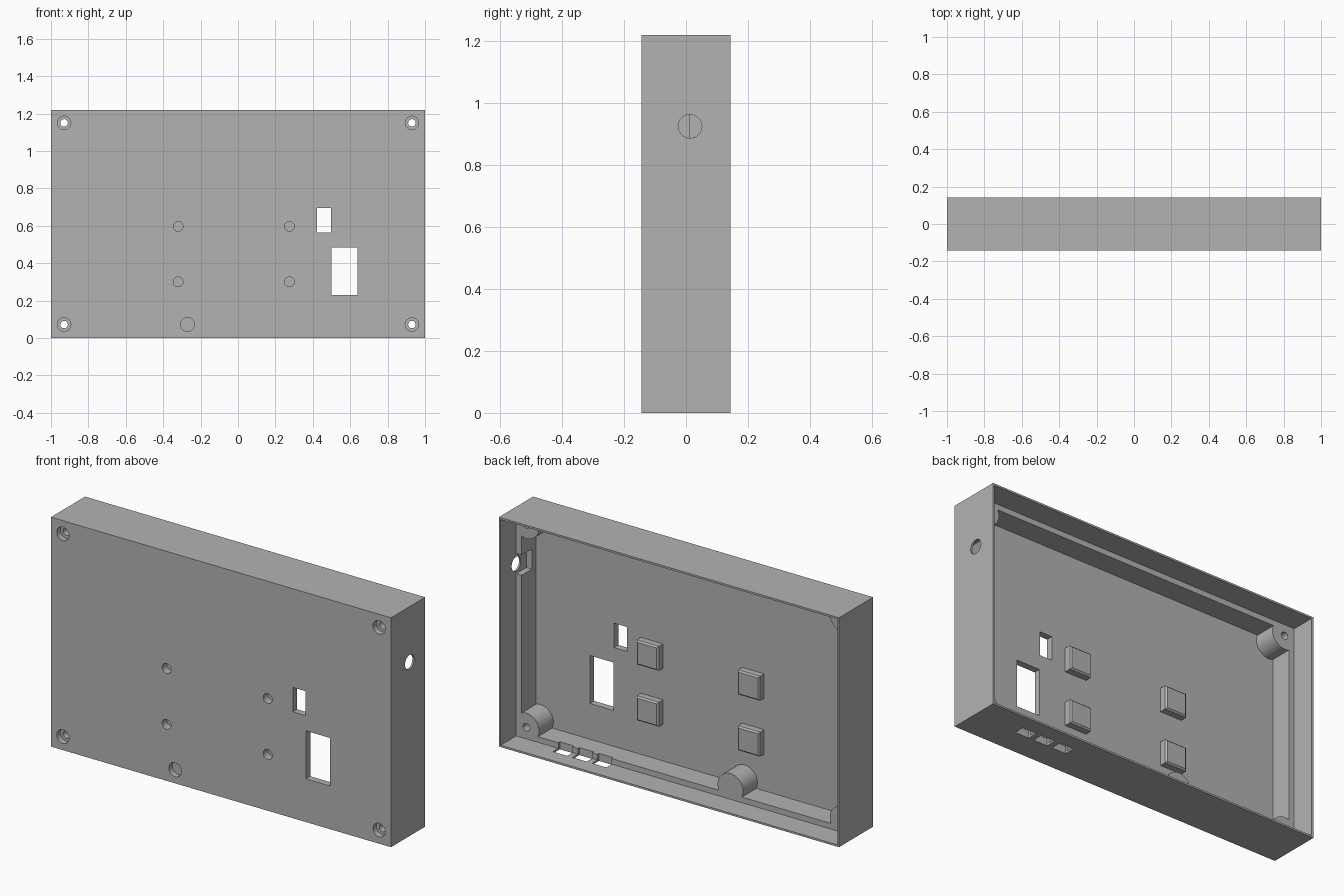
import bpy, bmesh, math
from mathutils import Matrix, Vector

if "Cube" in bpy.data.objects:
    bpy.data.objects.remove(bpy.data.objects["Cube"], do_unlink=True)

FRONT, BACK, TOP = -0.143, 0.143, 1.22
PLATE = -0.107      # inside of the front plate
STEP = 0.013        # level of the inner ledge and bosses
WALL, LEDGE = 0.01, 0.043

grey = bpy.data.materials.new("grey plastic")
grey.use_nodes = True
grey.diffuse_color = (0.45, 0.45, 0.45, 1)
grey.node_tree.nodes["Principled BSDF"].inputs["Base Color"].default_value = (0.45, 0.45, 0.45, 1)


def add_object(name, bm):
    mesh = bpy.data.meshes.new(name)
    bm.to_mesh(mesh)
    bm.free()
    mesh.materials.append(grey)
    ob = bpy.data.objects.new(name, mesh)
    bpy.context.collection.objects.link(ob)
    return ob


def box(name, x, y, z, chamfer=0):
    """Box from ranges; chamfer trims the edges of its +y face."""
    lo, hi = Vector((x[0], y[0], z[0])), Vector((x[1], y[1], z[1]))
    bm = bmesh.new()
    bmesh.ops.create_cube(bm, size=1)
    for v in bm.verts:
        v.co = Vector(((lo[i] + hi[i]) / 2 + v.co[i] * (hi[i] - lo[i]) for i in range(3)))
    if chamfer:
        edges = [e for e in bm.edges if all(v.co.y > hi.y - 1e-4 for v in e.verts)]
        bmesh.ops.bevel(bm, geom=edges, offset=chamfer, segments=1, affect='EDGES')
    return add_object(name, bm)


def cylinder(name, x, z, radius, y0, y1):
    """Cylinder running along y."""
    bm = bmesh.new()
    bmesh.ops.create_cone(bm, cap_ends=True, segments=40, radius1=radius, radius2=radius,
                          depth=y1 - y0,
                          matrix=Matrix.Translation((x, (y0 + y1) / 2, z))
                          @ Matrix.Rotation(math.pi / 2, 4, 'X'))
    return add_object(name, bm)


def cut(target, cutter):
    """Subtract the cutter for good and throw it away."""
    cutter.hide_render = True
    mod = target.modifiers.new("cut", 'BOOLEAN')
    mod.operation, mod.solver, mod.object = 'DIFFERENCE', 'EXACT', cutter
    bpy.context.view_layer.update()
    result = bpy.data.meshes.new_from_object(
        target.evaluated_get(bpy.context.evaluated_depsgraph_get()))
    target.modifiers.clear()
    target.data = result
    bpy.data.objects.remove(cutter, do_unlink=True)


corners = [(x, z) for x in (-0.93, 0.93) for z in (0.072, 1.15)]
middle = (-0.27, 0.072)
pads = [(x, z) for x in (-0.32, 0.275) for z in (0.3, 0.597)]

# Deep cavity, leaving the screw bosses and chamfered square pads standing
core = box("deep_cavity", (LEDGE - 1, 1 - LEDGE), (PLATE, 0.06), (0.04, TOP - 0.04))
for x, z in corners + [middle]:
    cut(core, cylinder("boss", x, z, 0.075, -0.2, 0.2))
for x, z in pads:
    cut(core, box("pad", (x - 0.065, x + 0.065), (PLATE - 0.05, PLATE + 0.042),
                  (z - 0.065, z + 0.065), chamfer=0.008))

# Shell with thin rim, stepped ledge and the cavity
case = box("enclosure_shell", (-1, 1), (FRONT, BACK), (0, TOP))
cut(case, box("rim_cavity", (WALL - 1, 1 - WALL), (STEP, 0.2), (WALL, TOP - WALL)))
cut(case, core)

# Counterbored corner screw holes
for x, z in corners:
    cut(case, cylinder("counterbore", x, z, 0.036, -0.2, FRONT + 0.03))
    cut(case, cylinder("screw_hole", x, z, 0.02, -0.3, 0.1))

# Blind holes in the front
cut(case, cylinder("middle_hole", *middle, 0.037, -0.2, FRONT + 0.03))
for x, z in pads:
    cut(case, cylinder("pad_hole", x, z, 0.026, -0.2, FRONT + 0.04))

# Rectangular windows in the front
cut(case, box("large_window", (0.5, 0.64), (-0.2, -0.05), (0.23, 0.485)))
cut(case, box("small_window", (0.423, 0.498), (-0.2, -0.05), (0.565, 0.695)))

# Slots through the bottom wall
for x in (0.7, 0.585, 0.47):
    cut(case, box("slot", (x - 0.042, x + 0.042), (0, 0.058), (-0.1, 0.06)))

# Side hole and the ledge notch around it
cut(case, box("notch", (0.94, 1 - WALL), (-0.072, 0.05), (0.873, 0.98)))
hole = cylinder("side_hole", 0, 0, 0.038, -0.1, 0.1)
hole.data.transform(Matrix.Translation((1, STEP, 0.925)) @ Matrix.Rotation(math.pi / 2, 4, 'Z'))
cut(case, hole)

case.data.name = "enclosure_shell"
bpy.ops.object.select_all(action='DESELECT')
case.select_set(True)
bpy.context.view_layer.objects.active = case
bpy.ops.object.shade_smooth_by_angle(angle=math.radians(30))
